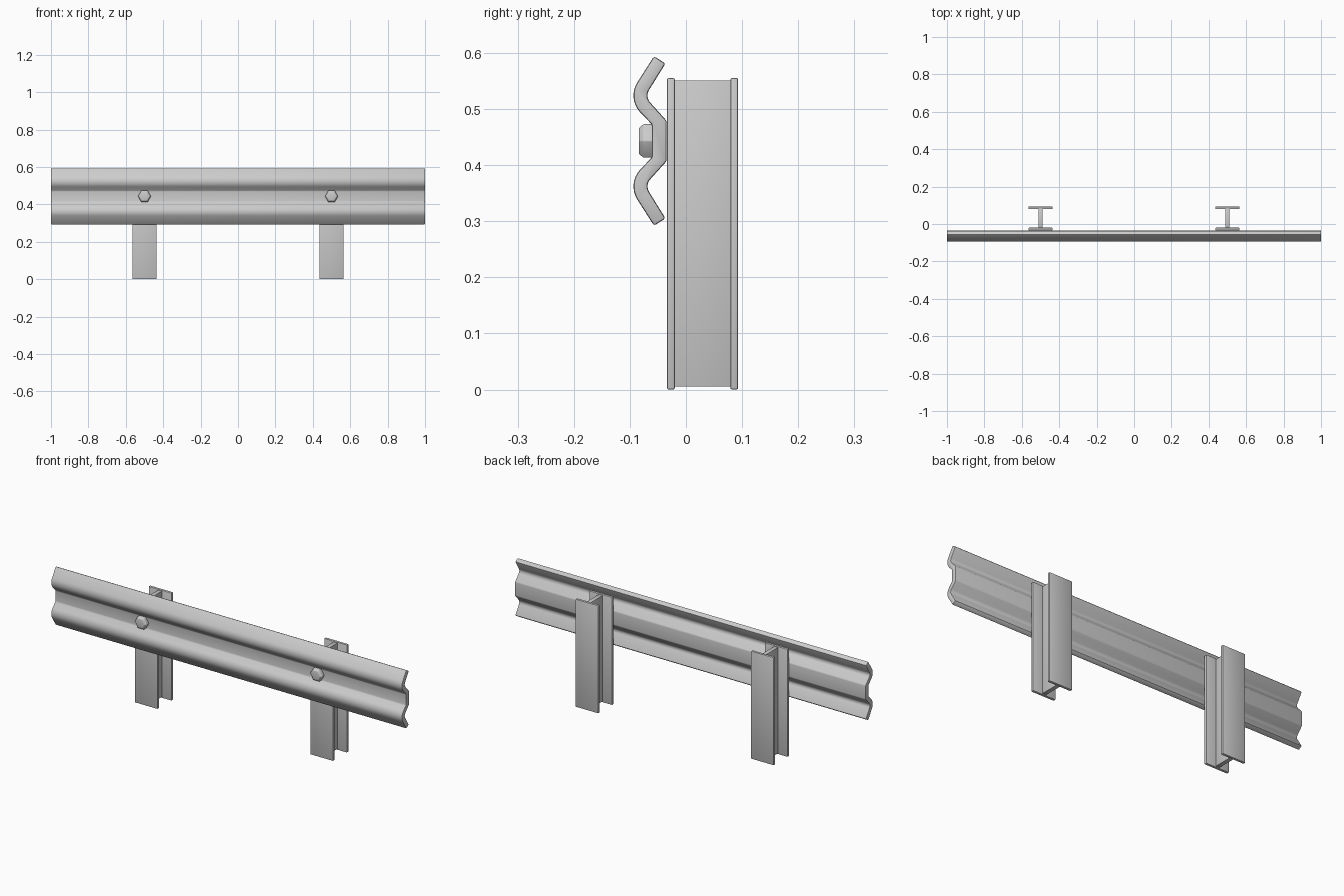
import bpy, bmesh
from math import sin, cos, radians, pi

if "Cube" in bpy.data.objects:
    bpy.data.objects.remove(bpy.data.objects["Cube"])

RAIL_Z = 0.443


def finish(name, bm, bevel=0.003, segments=2):
    bmesh.ops.recalc_face_normals(bm, faces=bm.faces)
    me = bpy.data.meshes.new(name)
    bm.to_mesh(me)
    bm.free()
    ob = bpy.data.objects.new(name, me)
    bpy.context.collection.objects.link(ob)
    bpy.ops.object.select_all(action='DESELECT')
    ob.select_set(True)
    bpy.context.view_layer.objects.active = ob
    if bevel:
        mod = ob.modifiers.new("Bevel", 'BEVEL')
        mod.width = bevel
        mod.segments = segments
        mod.limit_method = 'ANGLE'
        mod.angle_limit = radians(30)
        bpy.ops.object.modifier_apply(modifier="Bevel")
    bpy.ops.object.shade_smooth_by_angle(angle=radians(30))
    return ob


def loft(name, rings, bevel=0.003):
    """Join closed rings of points and cap both ends."""
    bm = bmesh.new()
    loops = [[bm.verts.new(p) for p in ring] for ring in rings]
    n = len(loops[0])
    for a, b in zip(loops, loops[1:]):
        for i in range(n):
            j = (i + 1) % n
            bm.faces.new((a[i], a[j], b[j], b[i]))
    bm.faces.new(loops[0])
    bm.faces.new(loops[-1])
    return finish(name, bm, bevel)


def box(name, x0, x1, y0, y1, z0, z1, bevel):
    rings = [[(x0, y0, z), (x1, y0, z), (x1, y1, z), (x0, y1, z)] for z in (z0, z1)]
    return loft(name, rings, bevel)


# W-beam rail: half profile (tip, rounded ridge, valley), mirrored about its middle
def half_side(tip, radius, valley):
    arc = [radians(32 - 74 * i / 8) for i in range(9)]
    ridge = [(-0.0495 - radius * cos(a), 0.081 + radius * sin(a)) for a in arc]
    return [tip] + ridge + [valley]


def full_side(half):
    return half + [(y, -z) for y, z in reversed(half)]


front = full_side(half_side((-0.057, 0.151), 0.044, (-0.0605, 0.029)))
back = full_side(half_side((-0.0365, 0.138), 0.019, (-0.0345, 0.036)))
profile = front + back[::-1]
loft("guard_rail", [[(x, y, RAIL_Z + z) for y, z in profile] for x in (-1, 1)], 0.004)

for side, cx in (("left", -0.5), ("right", 0.5)):
    # I-beam post: two flanges and a web
    box(side + "_post_front_flange", cx - 0.065, cx + 0.065, -0.034, -0.020, 0, 0.555, 0.003)
    box(side + "_post_back_flange", cx - 0.065, cx + 0.065, 0.079, 0.093, 0, 0.555, 0.003)
    box(side + "_post_web", cx - 0.011, cx + 0.011, -0.022, 0.081, 0.005, 0.551, 0.002)

    # Hexagonal bolt head with a chamfered front
    rings = [[(cx + r * cos(i * pi / 3), y, RAIL_Z + r * sin(i * pi / 3)) for i in range(6)]
             for y, r in ((-0.055, 0.0345), (-0.076, 0.0345), (-0.084, 0.026))]
    loft(side + "_bolt", rings, 0.0015)
